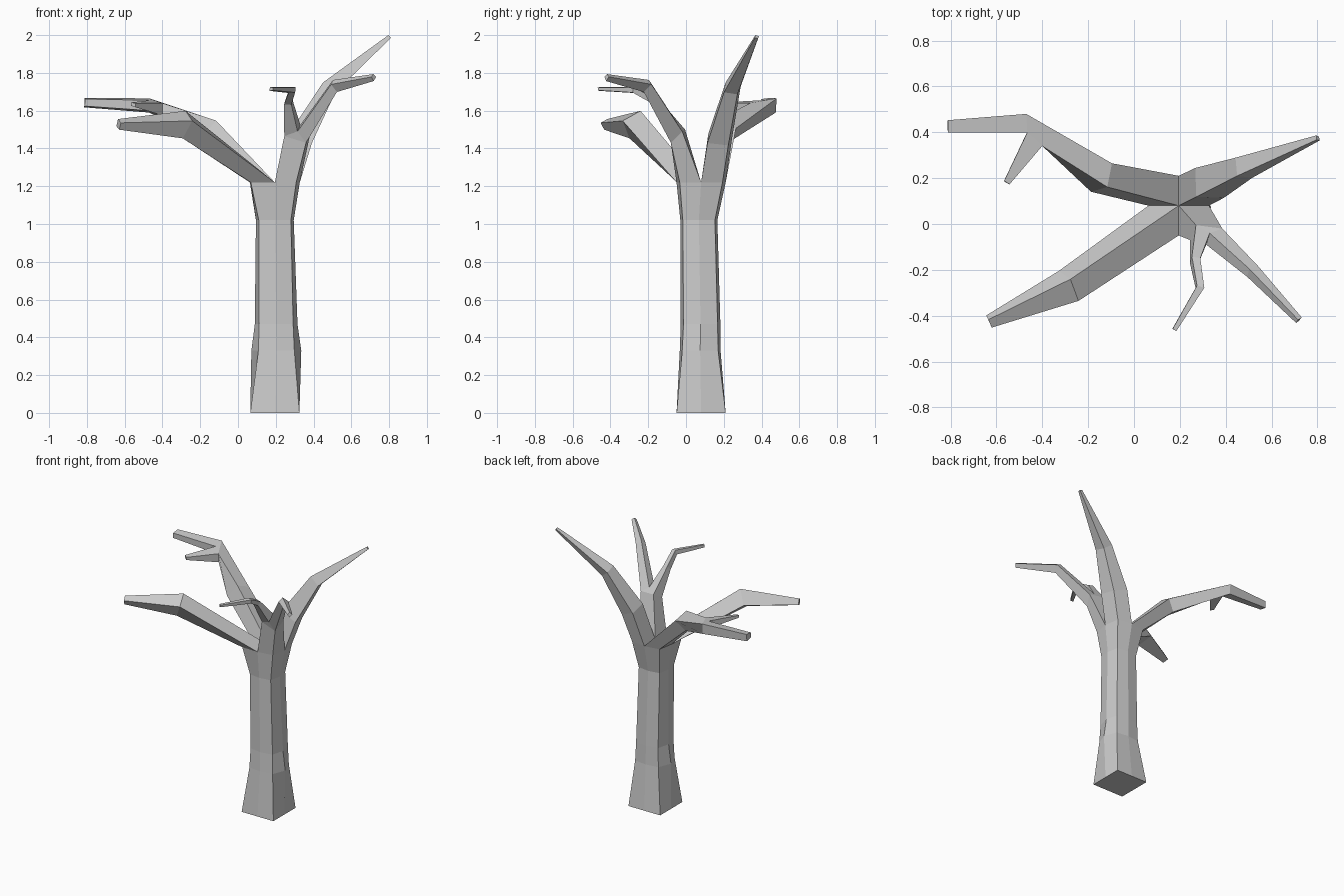
import bpy, bmesh
from mathutils import Vector as V

if "Cube" in bpy.data.objects:
    bpy.data.objects.remove(bpy.data.objects["Cube"])

bm = bmesh.new()


def points(coords):
    return [bm.verts.new(c) for c in coords]


def bridge(a, b):
    """Skin two rings; verts shared by both rings give triangles or nothing."""
    n = len(a)
    for i in range(n):
        j = (i + 1) % n
        quad = list(dict.fromkeys([a[i], a[j], b[j], b[i]]))
        if len(quad) > 2:
            bm.faces.new(quad)


def grow(ring, path, cap=True, ahead=None):
    """Extrude a four-sided ring along (x, y, z, radius) steps, turning with the path."""
    centres = [sum((v.co for v in ring), V()) / 4] + [V(p[:3]) for p in path]
    if ahead:
        centres.append(V(ahead))
    for k, step in enumerate(path, 1):
        tangent = (centres[k] - centres[k - 1]).normalized()
        if k + 1 < len(centres):
            tangent += (centres[k + 1] - centres[k]).normalized()
        co = [v.co for v in ring]
        normal = (co[2] - co[0]).cross(co[3] - co[1])
        turn = normal.rotation_difference(tangent)
        mid = sum(co, V()) / 4
        size = sum((c - mid).length for c in co) / 4
        new = points([centres[k] + turn @ (c - mid) * (step[3] / size) for c in co])
        bridge(ring, new)
        ring = new
    if cap:
        bm.faces.new(ring)
    return ring


# Trunk: eight-sided rings from a square foot (z, cx, cy, mid x, mid y, corner)
trunk = [(0, .195, .08, .13, .13, .13),
         (.33, .203, .075, .132, .108, .095),
         (.47, .202, .077, .113, .105, .09),
         (1.02, .195, .068, .10, .098, .085),
         (1.22, .195, .08, .132, .13, .113)]
sides = [(-1, -1), (0, -1), (1, -1), (1, 0), (1, 1), (0, 1), (-1, 1), (-1, 0)]
ring = None
for z, cx, cy, mx, my, c in trunk:
    new = points([(cx + sx * (c if sy else mx), cy + sy * (c if sx else my), z)
                  for sx, sy in sides])
    if ring:
        bridge(ring, new)
    else:
        bm.faces.new(new[::-1])
    ring = new
fl, f, fr, r, br, b, bl, l = ring
fl.co.x, fl.co.y = .068, -.047
crotch = bm.verts.new((.195, .08, 1.22))

# Front left branch
grow([crotch, l, fl, f], [(-.285, -.27, 1.525, .08), (-.632, -.425, 1.527, .03)])

# Back right branch
grow([crotch, r, br, b], [(.325, .175, 1.445, .085), (.477, .243, 1.715, .055),
                          (.802, .375, 1.991, .013)])

# Back left branch, forking into a limb and a twig
base = grow([crotch, b, bl, l], [(-.14, .2, 1.488, .075)], False, (-.435, .41, 1.617))
fork = points([(-.40, .34, 1.64), (-.47, .48, 1.665), (-.47, .475, 1.59), (-.40, .345, 1.575)])
top, low = points([(-.465, .40, 1.655), (-.465, .403, 1.60)])
bridge(base, fork)
bm.faces.new([fork[0], fork[1], top])
bm.faces.new([fork[2], fork[3], low])
grow([top, fork[1], fork[2], low], [(-.812, .425, 1.643, .034)])
grow([fork[3], fork[0], top, low], [(-.555, .18, 1.632, .017)])

# Front right branch, forking into a limb and a crooked twig
fork = points([(.27, -.005, 1.50), (.245, -.07, 1.465), (.36, -.08, 1.43), (.385, -.02, 1.49)])
top, low = points([(.33, -.04, 1.525), (.315, -.09, 1.49)])
bridge([crotch, f, fr, r], fork)
bm.faces.new([fork[1], fork[2], low])
bm.faces.new([fork[3], fork[0], top])
grow([top, low, fork[2], fork[3]], [(.515, -.208, 1.735, .035), (.718, -.42, 1.777, .018)])
grow([fork[0], fork[1], low, top], [(.267, -.157, 1.645, .026), (.288, -.277, 1.71, .023),
                                    (.176, -.462, 1.715, .013)])

bmesh.ops.recalc_face_normals(bm, faces=bm.faces)
mesh = bpy.data.meshes.new("bare_tree")
bm.to_mesh(mesh)
bm.free()
bpy.context.collection.objects.link(bpy.data.objects.new("bare_tree", mesh))
